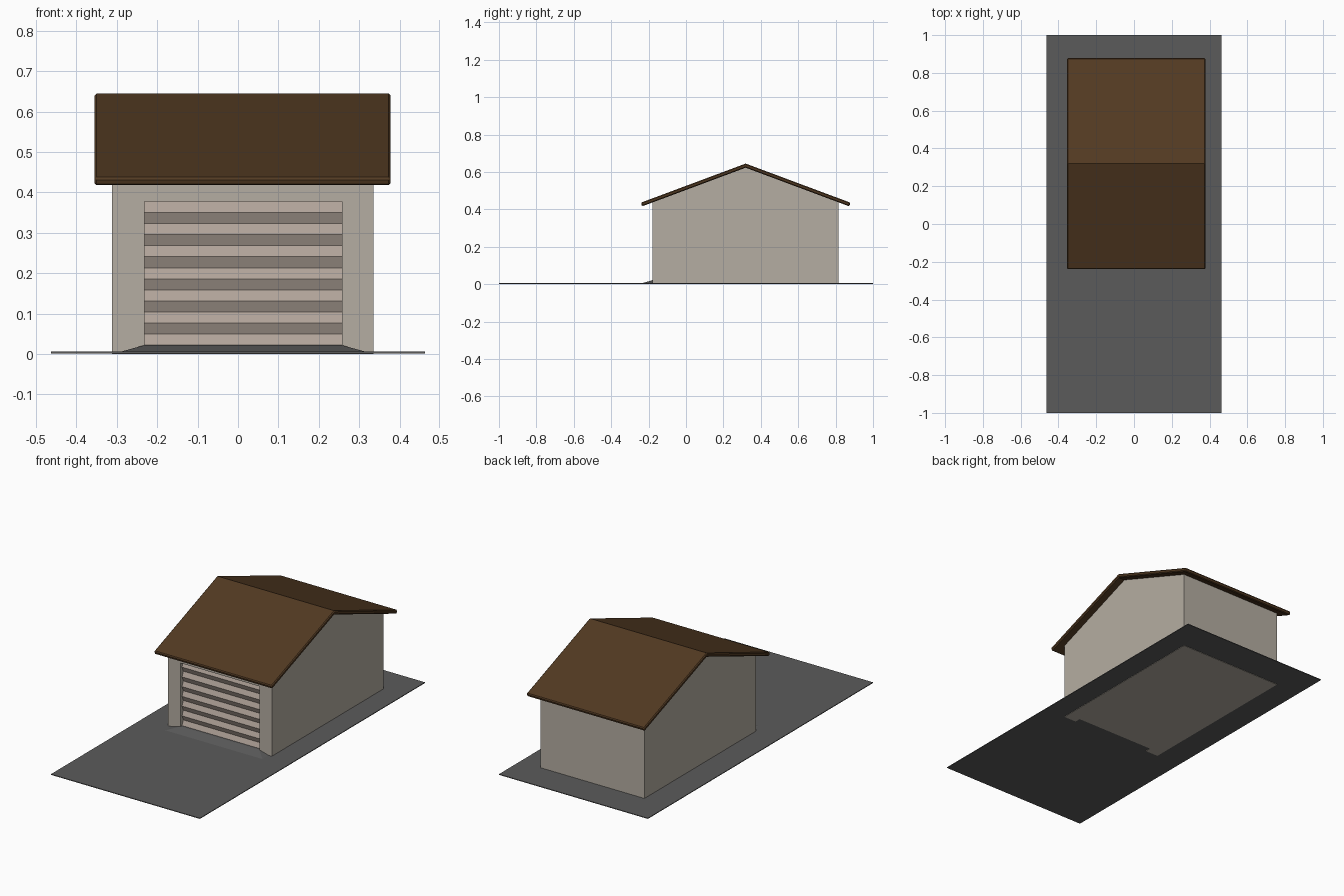
import bpy, bmesh

if "Cube" in bpy.data.objects:
    bpy.data.objects.remove(bpy.data.objects["Cube"])


def material(name, rgb):
    m = bpy.data.materials.new(name)
    m.diffuse_color = (*rgb, 1)
    m.use_nodes = True
    m.node_tree.nodes["Principled BSDF"].inputs["Base Color"].default_value = m.diffuse_color
    return m


def finish(name, bm, mat):
    bmesh.ops.recalc_face_normals(bm, faces=bm.faces)
    me = bpy.data.meshes.new(name)
    bm.to_mesh(me)
    bm.free()
    ob = bpy.data.objects.new(name, me)
    bpy.context.collection.objects.link(ob)
    if mat:
        me.materials.append(mat)
    return ob


def prism(name, profile, x0, x1, mat=None):
    """Extrude a closed (y, z) profile from x0 to x1."""
    bm = bmesh.new()
    face = bm.faces.new([bm.verts.new((x0, y, z)) for y, z in profile])
    new = bmesh.ops.extrude_face_region(bm, geom=[face])["geom"]
    verts = [v for v in new if isinstance(v, bmesh.types.BMVert)]
    bmesh.ops.translate(bm, verts=verts, vec=(x1 - x0, 0, 0))
    return finish(name, bm, mat)


def rect(y0, y1, z0, z1):
    return [(y0, z0), (y1, z0), (y1, z1), (y0, z1)]


plaster = material("plaster", (0.46, 0.42, 0.36))
timber = material("roof_brown", (0.085, 0.042, 0.016))
asphalt = material("asphalt", (0.105, 0.105, 0.105))
shutter = material("shutter", (0.44, 0.37, 0.32))

FRONT, BACK, RIDGE = -0.178, 0.815, 0.319
DOOR_L, DOOR_R, DOOR_TOP, SILL = -0.232, 0.257, 0.378, 0.022
SLOPE = 0.373


def roof_z(y, top=0.645):
    return top - SLOPE * abs(y - RIDGE)


# ground slab
prism("driveway", rect(-1, 1, 0.002, 0.006), -0.463, 0.463, asphalt)

# gabled walls with a door recess
walls = prism("walls", [(FRONT, 0), (BACK, 0), (BACK, roof_z(BACK, 0.626)),
                        (RIDGE, 0.626), (FRONT, roof_z(FRONT, 0.626))],
              -0.312, 0.335, plaster)
cutter = prism("door_cutter", rect(FRONT - 0.1, FRONT + 0.034, -0.1, DOOR_TOP),
               DOOR_L, DOOR_R)
cutter.hide_render = True
cutter.hide_viewport = True
cut = walls.modifiers.new("door_recess", "BOOLEAN")
cut.object = cutter
cut.solver = "EXACT"

# folded roof slab with chamfered rims
e0, e1 = -0.241, 0.879
roof = prism("roof", [(e0 + 0.006, roof_z(e0 + 0.006, 0.623)), (RIDGE, 0.623),
                      (e1 - 0.006, roof_z(e1 - 0.006, 0.623)), (e1, roof_z(e1)),
                      (RIDGE, 0.645), (e0, roof_z(e0))],
             -0.355, 0.378, timber)
bev = roof.modifiers.new("rim", "BEVEL")
bev.width = 0.005
bev.segments = 1
bev.limit_method = "ANGLE"
bev.angle_limit = 1.0

# ribbed roller door: alternating upward and downward slats
slats = 13
zig = [(FRONT + (0.024 if i % 2 == 0 else 0.012),
        DOOR_TOP - i * (DOOR_TOP - SILL) / slats) for i in range(slats + 1)]
prism("roller_door", zig + [(FRONT + 0.033, SILL), (FRONT + 0.033, DOOR_TOP)],
      DOOR_L, DOOR_R, shutter)

# flared entry ramp and the sill behind it
bm = bmesh.new()
for x, xt in ((-0.297, DOOR_L), (0.323, DOOR_R)):
    for co in ((x, -0.24, 0.004), (x, FRONT, 0.004), (xt, FRONT, SILL)):
        bm.verts.new(co)
bmesh.ops.convex_hull(bm, input=bm.verts)
bmesh.ops.dissolve_limit(bm, angle_limit=0.01, verts=bm.verts, edges=bm.edges)
finish("ramp", bm, asphalt)
prism("sill", rect(FRONT, FRONT + 0.034, 0.002, SILL), DOOR_L, DOOR_R, asphalt)
